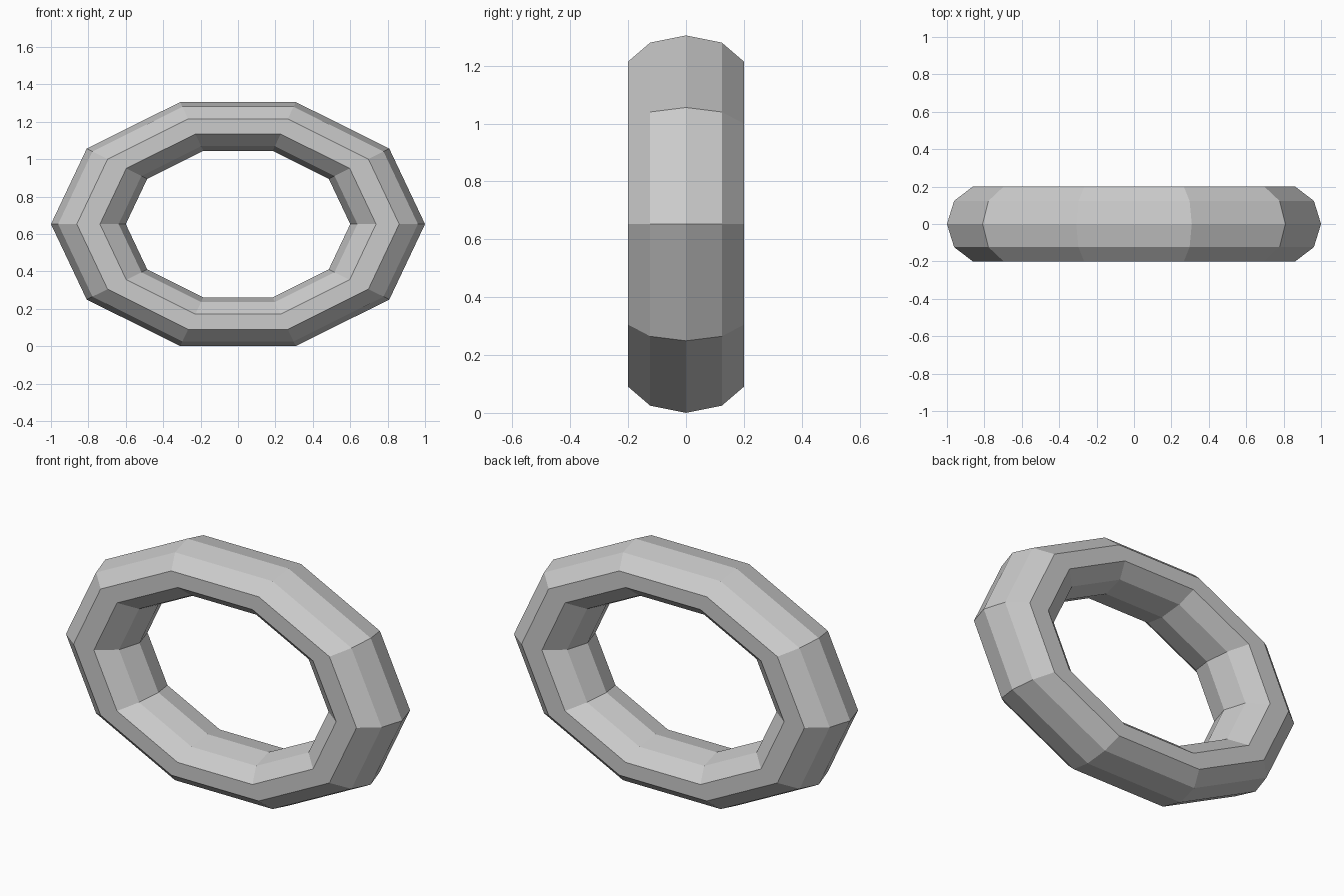
import bpy
import math

if "Cube" in bpy.data.objects:
    bpy.data.objects.remove(bpy.data.objects["Cube"])

# Oval ring: ten-sided tube swept in ten segments, stood upright and squashed
height, thickness = 1.305, 0.40
bpy.ops.mesh.primitive_torus_add(
    major_segments=10, minor_segments=10,
    major_radius=0.8, minor_radius=0.2,
    location=(0, 0, height / 2), rotation=(math.pi / 2, 0, 0))
ring = bpy.context.object
ring.name = "oval_ring"
s72 = math.sin(math.radians(72))
ring.scale = (1, height / 2 / s72, thickness / 2 / (0.2 * s72))
bpy.ops.object.transform_apply(location=False, rotation=True, scale=True)
bpy.ops.object.shade_flat()
